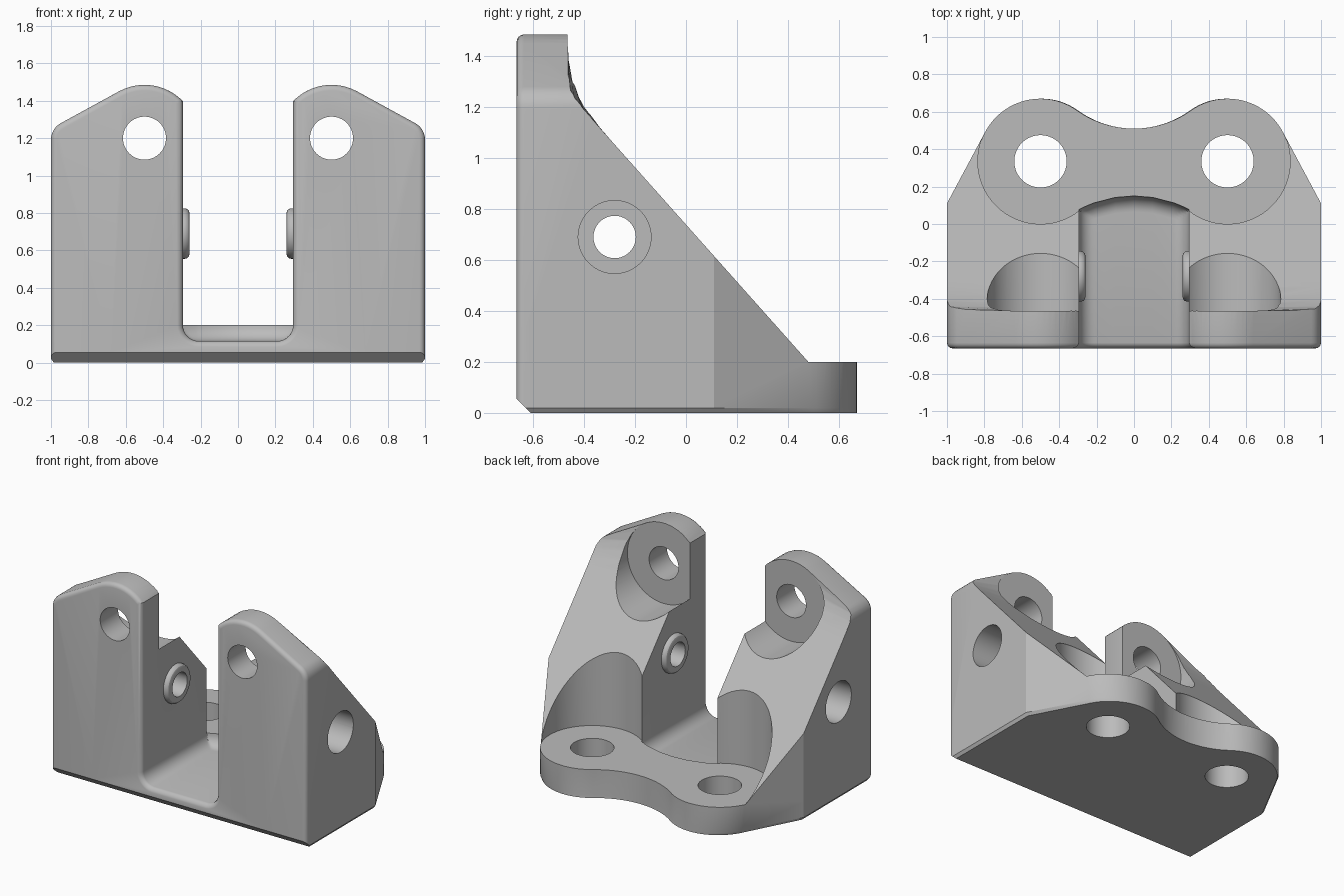
import bpy, bmesh, math

cube = bpy.data.objects.get("Cube")
if cube:
    bpy.data.objects.remove(cube, do_unlink=True)

grey = bpy.data.materials.new("plain grey")
grey.use_nodes = True
grey.diffuse_color = (0.5, 0.5, 0.5, 1)
grey.node_tree.nodes["Principled BSDF"].inputs["Base Color"].default_value = (0.5, 0.5, 0.5, 1)


def arc(cx, cy, r, a0, a1, n):
    angles = [math.radians(a0 + (a1 - a0) * i / n) for i in range(n + 1)]
    return [(cx + r * math.cos(a), cy + r * math.sin(a)) for a in angles]


def mirrored(half):
    """Close a right-hand half outline with its mirror image."""
    return half + [(-x, y) for x, y in reversed(half) if abs(x) > 1e-4]


def loft(name, sections):
    """Solid skinned through matching closed sections."""
    bm = bmesh.new()
    rings = [[bm.verts.new(p) for p in s] for s in sections]
    n = len(rings[0])
    for a, b in zip(rings, rings[1:]):
        for i in range(n):
            j = (i + 1) % n
            bm.faces.new((a[i], a[j], b[j], b[i]))
    bm.faces.new(rings[0])
    bm.faces.new(rings[-1])
    bmesh.ops.recalc_face_normals(bm, faces=bm.faces)
    mesh = bpy.data.meshes.new(name)
    bm.to_mesh(mesh)
    bm.free()
    mesh.materials.append(grey)
    obj = bpy.data.objects.new(name, mesh)
    bpy.context.collection.objects.link(obj)
    return obj


def turned(name, axis, centre, rings):
    """Round solid along an axis; rings are (position, radius)."""
    sections = []
    for pos, r in rings:
        ring = []
        for u, v in arc(centre[0], centre[1], r, 0, 360, 64)[:-1]:
            p = [u, v]
            p.insert("xyz".index(axis), pos)
            ring.append(p)
        sections.append(ring)
    return loft(name, sections)


def combine(target, tool, operation):
    tool.hide_render = True
    bpy.context.view_layer.objects.active = target
    mod = target.modifiers.new("cut", "BOOLEAN")
    mod.operation = operation
    mod.solver = "EXACT"
    mod.object = tool
    bpy.ops.object.modifier_apply(modifier=mod.name)
    bpy.data.objects.remove(tool, do_unlink=True)


# Two-armed front silhouette with rounded front edges
FRONT = -0.665
half = [(1, -0.1)] + arc(0.9, 1.192, 0.1, 0, 61.5, 6)
half += arc(0.5, 1.2, 0.285, 61.5, 150, 14) + [(0.2, 1.25), (0.2, 0.5)]
outline = mirrored(half)
bracket = loft("bracket_body", [[(x, y, z) for x, z in outline] for y in (FRONT, 1)])
bm = bmesh.new()
bm.from_mesh(bracket.data)
rim = [e for e in bm.edges
       if all(v.co.y < FRONT + 0.01 for v in e.verts) and any(v.co.z > 0 for v in e.verts)]
bmesh.ops.bevel(bm, geom=rim, offset=0.03, segments=4, profile=0.5, affect="EDGES")
bm.to_mesh(bracket.data)
bm.free()

# Sloping side silhouette, blended into the upright near the arms
base = [(-0.8, 1.6), (-0.8, 0.19), (-0.61, 0), (0.9, 0), (0.9, 0.2), (0.48, 0.2), (-0.28, 1.053)]
inner = base + [(-0.34, 1.122), (-0.39, 1.19), (-0.425, 1.255), (-0.447, 1.32), (-0.46, 1.39),
                (-0.465, 1.45), (-0.465, 1.6)]
outer = base + [(-0.33, 1.109), (-0.37, 1.154), (-0.41, 1.199), (-0.44, 1.232), (-0.455, 1.249),
                (-0.465, 1.26), (-0.465, 1.6)]
combine(bracket, loft("side_shape", [[(x, y, z) for y, z in prof] for x, prof in
        ((-1.05, outer), (-0.68, inner), (0.68, inner), (1.05, outer))]), "INTERSECT")

# Plan outline: two round lugs with a concave waist, eased at the bottom edge
half = [(1, -0.8), (1, 0.11)] + arc(0.5, 0.335, 0.335, 28.1, 125.5, 24)
half += arc(0, 1.036, 0.526, -54.5, -90, 10)[1:]
plan = mirrored(half)
combine(bracket, loft("plan_shape", [[(x * s, y, z) for x, y in plan] for z, s in
        ((-0.02, 0.97), (0.02, 1), (1.7, 1))]), "INTERSECT")

# Central slot: flared at the front, curved ramp up to the rear plate
FLOOR, RADIUS, WIDTH = 0.115, 0.085, 0.295


def slot_profile(grow):
    r = RADIUS + grow
    corner = arc(WIDTH - RADIUS, FLOOR + RADIUS, r, 0, -90, 8)
    return mirrored([(WIDTH + grow, 2)] + corner + [(0.1, FLOOR - grow), (0, FLOOR - grow)])


slot = []
for y, grow in ((-0.8, 0.03), (FRONT, 0.03), (-0.661, 0.019), (-0.653, 0.009),
                (-0.645, 0.003), (-0.635, 0)):
    slot.append([(x, y, z) for x, z in slot_profile(grow)])
for step in range(9):
    a = math.radians(90 * step / 8)
    level = FLOOR + RADIUS * (1 - math.cos(a))
    slot.append([(x, math.sqrt(0.63 ** 2 - x * x) - 0.565 + RADIUS * math.sin(a), max(z, level))
                 for x, z in slot_profile(0)])
slot.append([(x, 1, max(z, FLOOR + RADIUS)) for x, z in slot_profile(0)])
combine(bracket, loft("slot_cutter", slot), "DIFFERENCE")

for s in (-1, 1):
    # Clearance pockets around the bolt holes
    combine(bracket, turned("lug_pocket", "z", (0.5 * s, 0.335), [(0.2, 0.335), (2, 0.335)]),
            "DIFFERENCE")
    combine(bracket, turned("arm_pocket", "y", (0.5 * s, 1.2), [(-0.465, 0.285), (1, 0.285)]),
            "DIFFERENCE")
    # Rounded pivot boss on the slot wall
    rings = [(0.35, 0.135), (0.285, 0.135), (0.273, 0.132), (0.264, 0.124), (0.26, 0.112)]
    combine(bracket, turned("pivot_boss", "x", (-0.28, 0.69), [(x * s, r) for x, r in rings]),
            "UNION")
    # Bolt holes, pivot hole and its wide outer bore
    for axis, centre, rings in (
            ("z", (0.5 * s, 0.335), [(-0.5, 0.14), (1, 0.14)]),
            ("y", (0.5 * s, 1.2), [(-1, 0.115), (1, 0.115)]),
            ("x", (-0.28, 0.69), [(0.15 * s, 0.083), (1.2 * s, 0.083)]),
            ("x", (-0.28, 0.69), [(0.6 * s, 0.143), (1.2 * s, 0.143)])):
        combine(bracket, turned("hole_cutter", axis, centre, rings), "DIFFERENCE")

bpy.ops.object.select_all(action="DESELECT")
bracket.select_set(True)
bpy.context.view_layer.objects.active = bracket
bpy.ops.object.shade_smooth_by_angle(angle=math.radians(28))
